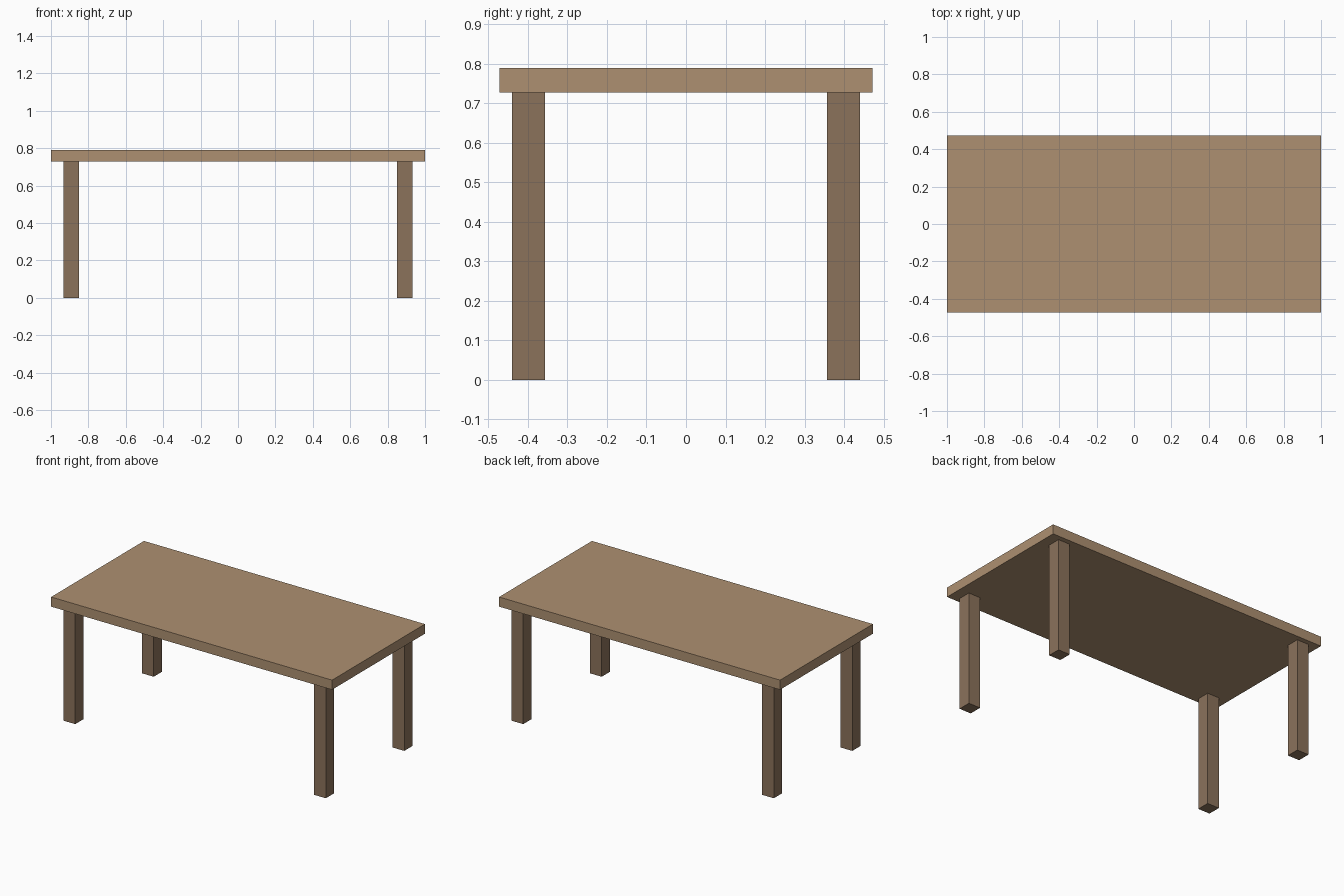
import bpy

if "Cube" in bpy.data.objects:
    bpy.data.objects.remove(bpy.data.objects["Cube"])

def material(name, rgb):
    m = bpy.data.materials.new(name)
    m.diffuse_color = (*rgb, 1)
    m.use_nodes = True
    m.node_tree.nodes["Principled BSDF"].inputs["Base Color"].default_value = m.diffuse_color
    return m

def box(name, center, size, mat):
    bpy.ops.mesh.primitive_cube_add(size=1, location=center)
    ob = bpy.context.object
    ob.name = name
    ob.scale = size
    bpy.ops.object.transform_apply(location=False, rotation=False, scale=True)
    ob.data.materials.append(mat)
    return ob

top_wood = material("top wood", (0.42, 0.28, 0.165))
leg_wood = material("leg wood", (0.26, 0.17, 0.105))

TOP_Z, UNDER_Z, LEG = 0.79, 0.728, 0.083

# Table top
box("table_top", (0, 0, (TOP_Z + UNDER_Z) / 2), (2, 0.944, TOP_Z - UNDER_Z), top_wood)

# Four square legs
for y_name, sy in (("front", -1), ("back", 1)):
    for x_name, sx in (("left", -1), ("right", 1)):
        box(f"{y_name}_{x_name}_leg", (sx * 0.892, sy * 0.399, UNDER_Z / 2),
            (LEG, LEG, UNDER_Z), leg_wood)
